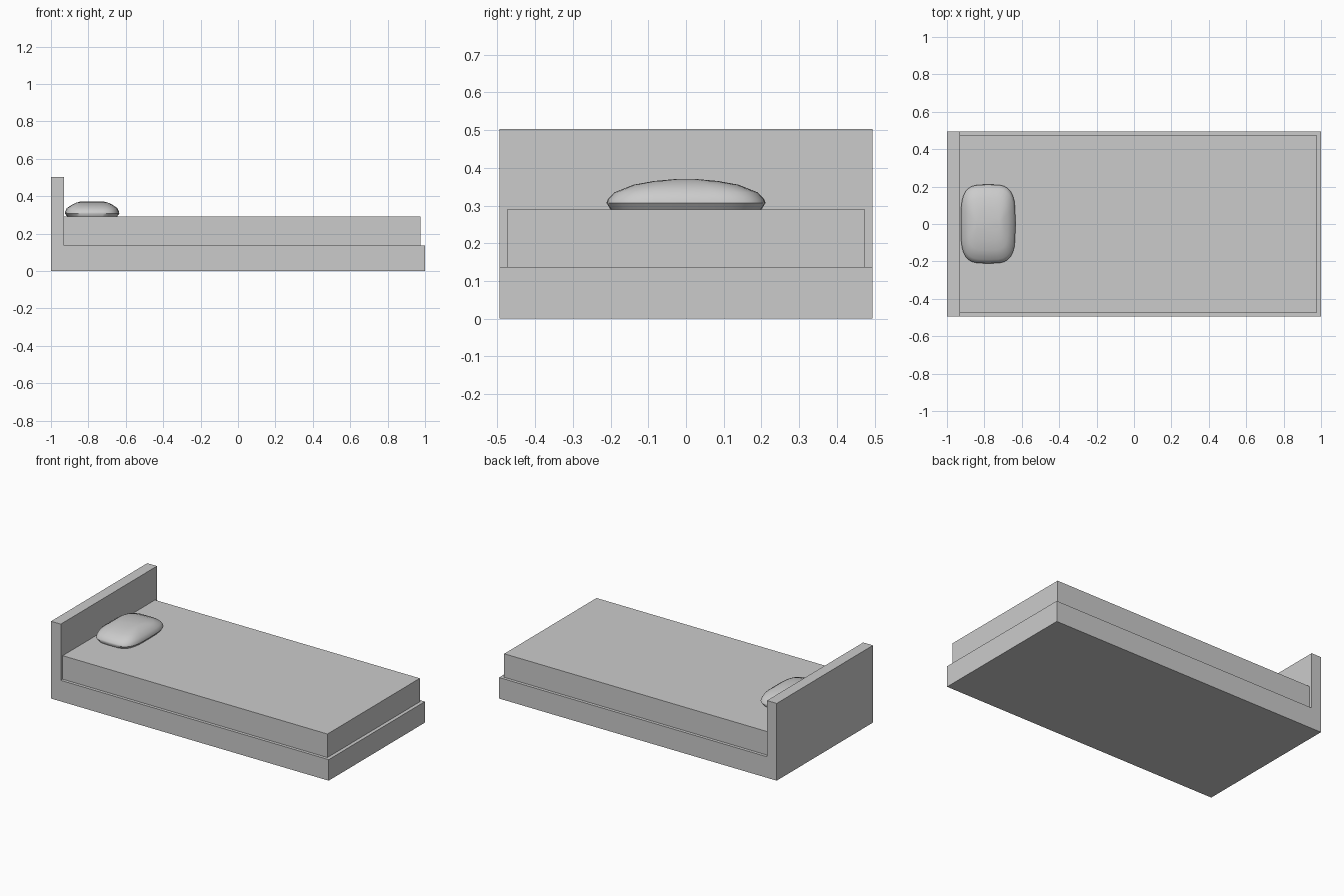
import bpy, bmesh
from math import cos, sin, pi, copysign, radians

if "Cube" in bpy.data.objects:
    bpy.data.objects.remove(bpy.data.objects["Cube"])


def finish(name, bm):
    bmesh.ops.recalc_face_normals(bm, faces=bm.faces)
    me = bpy.data.meshes.new(name)
    bm.to_mesh(me)
    bm.free()
    ob = bpy.data.objects.new(name, me)
    bpy.context.collection.objects.link(ob)
    return ob


def extrude_profile(name, pts, half_y):
    # x-z outline swept across the width
    bm = bmesh.new()
    face = bm.faces.new([bm.verts.new((x, -half_y, z)) for x, z in pts])
    out = bmesh.ops.extrude_face_region(bm, geom=[face])
    verts = [g for g in out["geom"] if isinstance(g, bmesh.types.BMVert)]
    bmesh.ops.translate(bm, verts=verts, vec=(0, 2 * half_y, 0))
    return finish(name, bm)


# bed frame: base and headboard in one L-shaped profile
extrude_profile("bed_frame", [(-1, 0), (1, 0), (1, 0.137), (-0.93, 0.137),
                              (-0.93, 0.503), (-1, 0.503)], 0.495)

# mattress
extrude_profile("mattress", [(-0.93, 0.137), (0.977, 0.137),
                             (0.977, 0.29), (-0.93, 0.29)], 0.475)

# pillow: stacked rounded-rectangle rings (half x, half y, z)
rings = [(0.132, 0.2, 0.289), (0.146, 0.211, 0.307), (0.144, 0.208, 0.316),
         (0.136, 0.19, 0.335), (0.107, 0.14, 0.355), (0.085, 0.085, 0.365),
         (0.066, 0.03, 0.37)]
N = 32


def rounded(v):
    return copysign(abs(v) ** 0.55, v)


bm = bmesh.new()
loops = []
for rx, ry, z in rings:
    loops.append([bm.verts.new((-0.78 + rx * rounded(cos(2 * pi * i / N)),
                                ry * rounded(sin(2 * pi * i / N)), z))
                  for i in range(N)])
for a, b in zip(loops, loops[1:]):
    for i in range(N):
        j = (i + 1) % N
        bm.faces.new((a[i], a[j], b[j], b[i]))
bm.faces.new(loops[0])
bm.faces.new(loops[-1])
pillow = finish("pillow", bm)
bpy.context.view_layer.objects.active = pillow
pillow.select_set(True)
bpy.ops.object.shade_smooth_by_angle(angle=radians(50))
